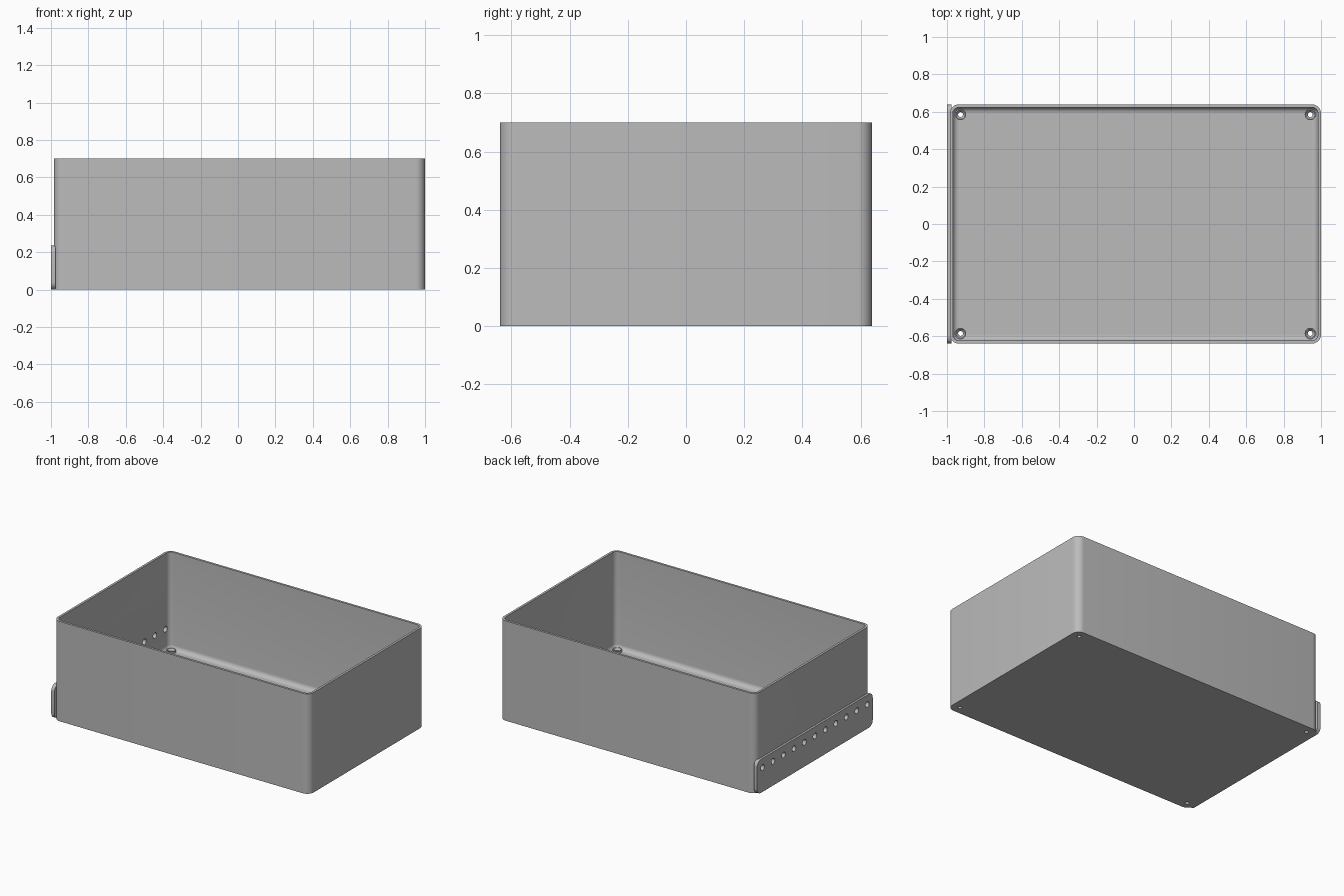
import bpy, bmesh, math
from mathutils import Matrix, Vector

cube = bpy.data.objects.get("Cube")
if cube:
    bpy.data.objects.remove(cube)

grey = bpy.data.materials.new("light_grey")
grey.use_nodes = True
colour = (0.5, 0.5, 0.5, 1)
grey.diffuse_color = colour
grey.node_tree.nodes["Principled BSDF"].inputs["Base Color"].default_value = colour

LEFT, RIGHT, HALF_Y, HEIGHT = -0.985, 1.0, 0.64, 0.70
CENTRE_X, HALF_X = (LEFT + RIGHT) / 2, (RIGHT - LEFT) / 2
WALL, FLOOR, CORNER, FILLET = 0.016, 0.02, 0.05, 0.032
PLATE_TOP, HOLE_Z = 0.235, 0.17


def rounded_rect(half_u, half_v, radius, steps=8):
    """Counter-clockwise outline of a rounded rectangle."""
    points = []
    for quarter, (su, sv) in enumerate([(1, 1), (-1, 1), (-1, -1), (1, -1)]):
        for i in range(steps + 1):
            a = (quarter + i / steps) * math.pi / 2
            points.append((su * (half_u - radius) + radius * math.cos(a),
                           sv * (half_v - radius) + radius * math.sin(a)))
    return points


def loft(name, rings, caps=True):
    """Skin closed rings of points into one object."""
    bm = bmesh.new()
    loops = [[bm.verts.new(p) for p in ring] for ring in rings]
    for a, b in zip(loops, loops[1:]):
        for i in range(len(a)):
            j = (i + 1) % len(a)
            bm.faces.new((a[i], a[j], b[j], b[i]))
    if caps:
        bm.faces.new(list(reversed(loops[0])))
        bm.faces.new(loops[-1])
        bmesh.ops.recalc_face_normals(bm, faces=bm.faces)
    return finish(name, bm)


def finish(name, bm):
    mesh = bpy.data.meshes.new(name)
    bm.to_mesh(mesh)
    bm.free()
    mesh.materials.append(grey)
    obj = bpy.data.objects.new(name, mesh)
    bpy.context.collection.objects.link(obj)
    return obj


def drill(name, places, radius, depth, turn=Matrix()):
    """Cutter made of one cylinder at each place."""
    bm = bmesh.new()
    for place in places:
        bmesh.ops.create_cone(bm, cap_ends=True, segments=24, radius1=radius,
                              radius2=radius, depth=depth,
                              matrix=Matrix.Translation(place) @ turn)
    obj = finish(name, bm)
    obj.hide_render = True
    return obj


def cut(obj, cutter):
    bpy.context.view_layer.objects.active = obj
    mod = obj.modifiers.new("holes", 'BOOLEAN')
    mod.operation, mod.solver, mod.object = 'DIFFERENCE', 'EXACT', cutter
    bpy.ops.object.modifier_apply(modifier=mod.name)


def smooth(obj):
    bpy.ops.object.select_all(action='DESELECT')
    obj.select_set(True)
    bpy.context.view_layer.objects.active = obj
    bpy.ops.object.shade_smooth_by_angle(angle=math.radians(30))


# Open box: outer wall, rim, inner wall and rounded join to the floor
def box_ring(inset, z):
    outline = rounded_rect(HALF_X - inset, HALF_Y - inset, CORNER - inset)
    return [(CENTRE_X + u, v, z) for u, v in outline]


profile = [(0, 0), (0, HEIGHT), (WALL, HEIGHT)]
for i in range(7):
    a = i / 6 * math.pi / 2
    profile.append((WALL + FILLET * (1 - math.cos(a)),
                    FLOOR + FILLET * (1 - math.sin(a))))
box = loft("box", [box_ring(*p) for p in profile])

# Mounting plate on the side, with rounded corners
half = PLATE_TOP / 2
outline = rounded_rect(HALF_Y, half, 0.04)
plate = loft("side_plate", [[(x, u, v + half) for u, v in outline]
                            for x in (-0.975, -1.0)])

# Row of holes through the plate and the wall
row = [Vector((-0.98, (i - 5) * 0.116, HOLE_Z)) for i in range(11)]
row_cutter = drill("row_cutter", row, 0.02, 0.1, Matrix.Rotation(math.pi / 2, 4, 'Y'))
cut(box, row_cutter)
cut(plate, row_cutter)

# Screw holes through the floor
screws = [Vector((CENTRE_X + sx * 0.935, sy * 0.585, 0))
          for sx in (-1, 1) for sy in (-1, 1)]
screw_cutter = drill("screw_cutter", screws, 0.013, 0.15)
cut(box, screw_cutter)
for cutter in (row_cutter, screw_cutter):
    bpy.data.objects.remove(cutter)

# Raised countersunk ring round each screw hole
ring_profile = [(0.03, FLOOR), (0.03, 0.034), (0.025, 0.034), (0.013, FLOOR)]
for n, place in enumerate(screws, 1):
    rings = [[(place.x + r * math.cos(k * math.tau / 24),
               place.y + r * math.sin(k * math.tau / 24), z) for k in range(24)]
             for r, z in ring_profile]
    smooth(loft(f"screw_ring_{n}", rings, caps=False))

smooth(box)
smooth(plate)
